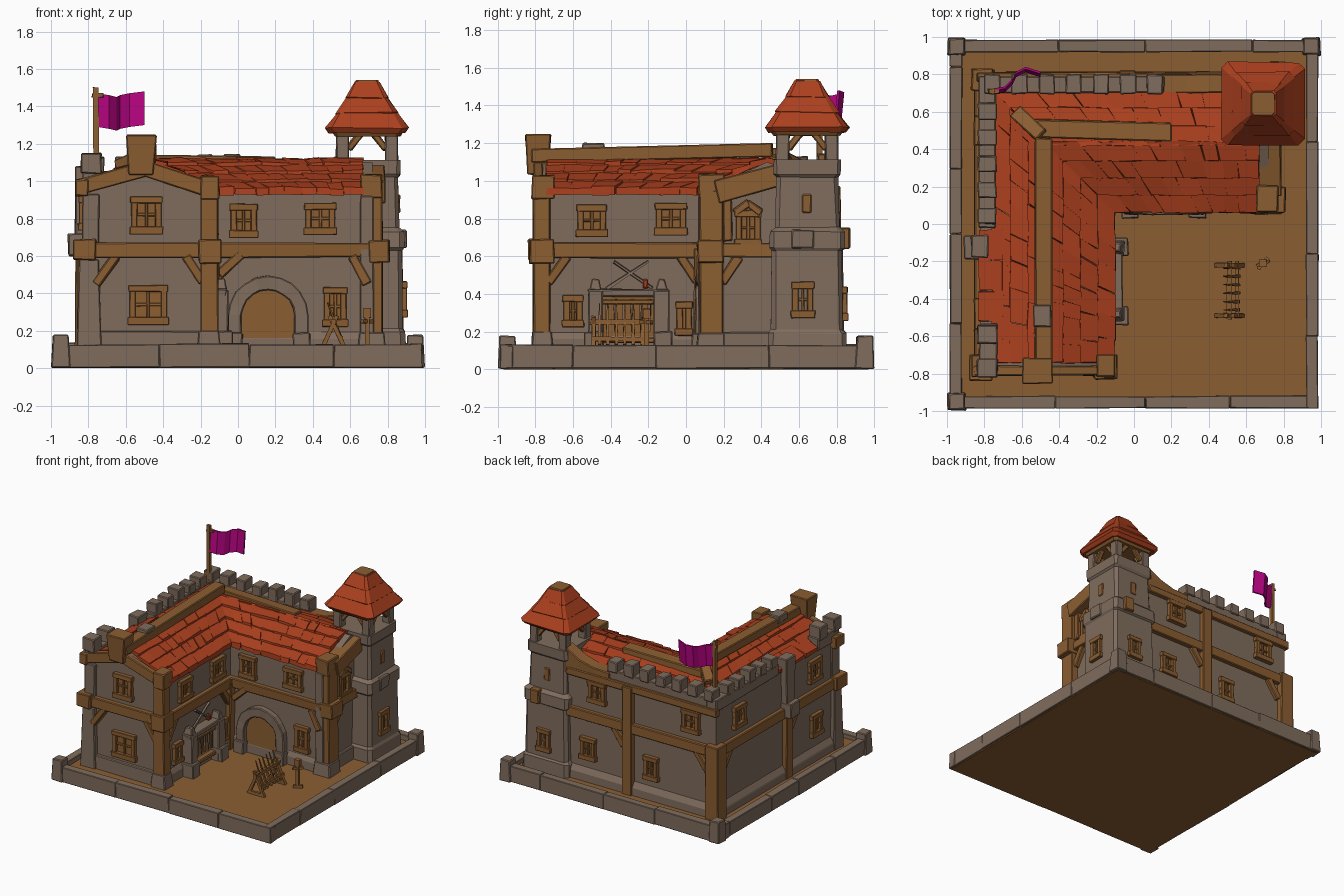
import bpy, bmesh, math, random
from mathutils import Vector as V
random.seed(4)

def material(name, c):
    m = bpy.data.materials.new(name)
    m.diffuse_color = (*c, 1)
    return m
STONE = material("grey stone", (0.215, 0.151, 0.110))
WOOD = material("brown wood", (0.258, 0.111, 0.031))
TILE = material("red tile", (0.41, 0.051, 0.013))
CLOTH = material("magenta cloth", (0.46, 0.001, 0.215))

def loft(bm, rings, cap=True):
    vs = [[bm.verts.new(p) for p in r] for r in rings]
    n = len(vs[0])
    for a, b in zip(vs, vs[1:]):
        for i in range(n):
            bm.faces.new((a[i], a[(i + 1) % n], b[(i + 1) % n], b[i]))
    if cap:
        bm.faces.new(vs[0][::-1])
        bm.faces.new(vs[-1])

def box(bm, x0, x1, y0, y1, z0, z1, g=0):  # g widens the top
    r = lambda z, e: [(x0-e, y0-e, z), (x1+e, y0-e, z), (x1+e, y1+e, z), (x0-e, y1+e, z)]
    loft(bm, [r(z0, 0), r(z1, g)])

def beam(bm, p, q, w, d=None, taper=1):  # square timber from p to q
    p, q = V(p), V(q)
    a = (q - p).normalized()
    s = a.cross(V((0, 0, 1)) if abs(a.z) < .98 else V((0, 1, 0))).normalized()
    t = a.cross(s)
    ring = lambda c, k: [c + s*i*w*k/2 + t*j*(d or w)*k/2 for i, j in ((-1, -1), (1, -1), (1, 1), (-1, 1))]
    loft(bm, [ring(p, 1), ring(q, taper)])

def part(name, mat, build, jitter=.004, bevel=.006):
    bm = bmesh.new()
    build(bm)
    bmesh.ops.recalc_face_normals(bm, faces=bm.faces)
    for v in bm.verts:
        v.co += V([random.uniform(-jitter, jitter) for _ in range(3)])
    me = bpy.data.meshes.new(name)
    bm.to_mesh(me)
    bm.free()
    me.materials.append(mat)
    ob = bpy.data.objects.new(name, me)
    bpy.context.collection.objects.link(ob)
    if bevel:
        m = ob.modifiers.new("bevel", "BEVEL")
        m.width, m.segments, m.limit_method = bevel, 1, 'ANGLE'
    return ob

def boxes(name, mat, rows, **k):
    part(name, mat, lambda bm: [box(bm, *r) for r in rows], **k)
def beams(name, mat, rows, **k):
    part(name, mat, lambda bm: [beam(bm, *r) for r in rows], **k)

# Base: earth slab, curb stones, corner posts
boxes("ground", WOOD, [(-.975, .975, -.975, .975, 0, .09)], jitter=0)
def curb(bm):
    for side in range(4):
        a = -.985
        while a < .97:
            b = min(a + random.uniform(.3, .6), .985)
            if b > .85: b = .985
            lo, hi, z = .92, .985, random.uniform(.125, .136)
            s = (-1, 1)[side % 2]
            across = sorted((s*lo, s*hi))
            if side < 2:
                box(bm, a, b, *across, .004, z)
            else:
                box(bm, *across, a, b, .004, z)
            a = b
part("curb_stones", STONE, curb, jitter=.003, bevel=.004)
boxes("curb_posts", STONE, [(x-.05, x+.05, y-.05, y+.05, .002, .178, -.007)
      for x, y in ((-.948, -.948), (-.948, .948), (.948, .948))], jitter=.003)

# L-shaped sweep; o is the distance inward from the outer wall line
def P(leg, o, z, t, y0=-.74, x1=.67):
    end, corner = (y0, .70 - o) if leg == 0 else (-.74 + o, x1)
    c = end + (corner - end)*t
    return (-.74 + o, c, z) if leg == 0 else (c, .70 - o, z)
def sweep(name, mat, prof, y0, x1, **k):
    part(name, mat, lambda bm: loft(bm, [[P(l, o, z, t, y0, x1) for o, z in prof]
         for l, t in ((0, 0), (0, 1), (1, 1))]), **k)
rect = lambda a, b, c, d: [(a, c), (b, c), (b, d), (a, d)]
sweep("house_walls", STONE, [(-.08, .08), (-.08, .98), (.27, 1.10), (.60, .945), (.60, .08)], -.77, .72, jitter=0, bevel=0)
sweep("plinth", STONE, [(-.11, .08), (-.11, .15), (-.08, .2), (.60, .2), (.62, .16), (.62, .08)], -.80, .74)
sweep("floor_beam", WOOD, rect(-.115, .635, .592, .672), -.81, .76)

# Roof tiles, in rows over both slopes
def roof(bm):
    height = lambda o: 1.01 + .11*o/.27 if o < .27 else 1.12 - .18*(o - .27)/.37
    for leg in (0, 1):
        for top, low, rows in ((.27, -.02, 3), (.27, .64, 4)):
            for k in range(rows):
                u, l = (top + (low - top)*(k + e)/rows for e in (-.12, 1))
                t = 0
                while t < 1:
                    t2 = min(t + random.uniform(.07, .16), 1)
                    if t2 > .94: t2 = 1
                    dz = random.uniform(0, .012)
                    sec = [(u, height(u) - .01), (u, height(u) + .008), (l, height(l) + .018 + dz), (l, height(l) - .015)]
                    loft(bm, [[P(leg, o, z, s) for o, z in sec] for s in (t, t2)])
                    t = t2
    for i in range(3):  # tiles spilling over the low part of the left wall
        y = -.52 + i*.165
        loft(bm, [[(-.83, v, .97), (-.70, v, 1.0), (-.70, v, 1.045), (-.83, v, 1.0)] for v in (y, y + .16)])
part("roof_tiles", TILE, roof, jitter=.005, bevel=0)

# Ridge timbers and the heavy ridge end
beams("ridge_beams", WOOD, [((-.485, -.82, 1.135), (-.485, .46, 1.165), .09, .07),
      ((-.54, .51, 1.11), (.2, .49, 1.10), .10, .06), ((-.63, .60, 1.07), (-.49, .47, 1.14), .08)])
boxes("ridge_end", WOOD, [(-.585, -.45, -.84, -.73, 1.03, 1.25, .016)])
boxes("ridge_stone", STONE, [(-.54, -.44, -.55, -.43, 1.14, 1.2)])

# Parapet walls and battlements on the two outer sides
def parapet(bm):
    box(bm, -.82, .16, .70, .79, .96, 1.055)
    box(bm, -.83, -.74, -.02, .79, .96, 1.055)
    box(bm, -.83, -.73, -.80, -.53, .96, 1.06)
    for i in range(7):
        x = -.80 + i*.145
        box(bm, x, x + .085, .695, .80, 1.04, 1.125 + random.uniform(-.01, .02))
    for i in range(5):
        y = .56 - i*.14
        box(bm, -.835, -.735, y, y + .085, 1.04, 1.125 + random.uniform(-.01, .02))
    for y in (-.82, -.64):
        box(bm, -.84, -.73, y, y + .1, 1.04, 1.15)
part("battlements", STONE, parapet)
part("swept_back_wall", WOOD, lambda bm: loft(bm, [[(x, .70, .93), (x, .80, .93), (x, .80, z), (x, .70, z)]
     for x, z in ((.14, 1.03), (.28, 1.04), (.40, 1.07), (.54, 1.14))]))
beams("back_top_beam", WOOD, [((-.84, .785, .955), (.52, .785, .955), .05, .06)])

# Posts, beam ends, braces and gable timbers
boxes("corner_posts", WOOD, [(-.2, -.105, -.81, -.72, .08, 1.0), (.71, .775, .07, .20, .08, .95),
      (-.20, -.10, -.82, -.70, .9, 1.03), (.655, .77, .065, .205, .91, 1.035),
      (-.21, -.09, -.83, -.7, .56, .69), (.70, .81, .06, .2, .565, .685),
      (-.88, -.76, -.84, -.7, .58, .69), (-.87, -.75, .71, .83, .08, .69),
      (-.87, -.80, -.82, -.70, .92, 1.01), (-.08, .01, .74, .82, .08, .97),
      (-.86, -.78, -.165, -.08, .08, .6), (-.2, -.1, .04, .13, .08, .64), (.73, .81, .80, .87, .64, .75)])
boxes("corner_stones", STONE, [(-.86, -.73, -.815, -.7, .08, .585, -.01), (-.835, -.74, -.80, -.7, .67, .93),
      (-.87, -.78, -.18, -.06, .66, 1.08), (-.91, -.8, -.19, -.06, .6, .72), (.86, .9, .56, .68, .64, .74),
      (.65, .725, .065, .19, .08, .92), (-.22, -.09, -.825, -.7, .08, .2, -.01), (.64, .79, .05, .21, .08, .19, -.01)])
G = -.785
beams("braces", WOOD, [((-.76, G, .45), (-.65, G, .60), .05), ((-.19, G, .46), (-.28, G, .60), .05),
      ((-.13, -.73, .46), (-.13, -.63, .60), .05), ((-.13, .06, .47), (-.13, -.03, .60), .05),
      ((.69, .08, .45), (.61, .08, .60), .05), ((-.1, .09, .5), (.02, .09, .61), .05),
      ((-.75, .785, .46), (-.65, .785, .60), .05), ((.0, .785, .47), (.10, .785, .60), .05),
      ((-.825, .72, .46), (-.825, .62, .60), .05), ((-.825, -.15, .46), (-.825, -.25, .60), .05),
      ((.73, .19, .46), (.73, .28, .6), .05)])
beams("gable_timbers", WOOD, [((-.85, G, .97), (-.5, G, 1.065), .05, .08), ((-.52, G, 1.075), (-.12, G, .945), .05, .08),
      ((.72, .16, .94), (.72, .49, 1.03), .13, .12), ((.73, .22, .68), (.73, .22, .96), .05)])

# Windows: pane, frame, sill and mullions
def window(bm, x, y, z, face, w, h, bars=True):
    nx, ny = {'F': (0, -1), 'B': (0, 1), 'L': (-1, 0), 'R': (1, 0)}[face]
    def lb(u0, u1, d, z0, z1):
        if ny:
            X, Y = (x + u0, x + u1), sorted((y - ny*.02, y + ny*d))
        else:
            X, Y = sorted((x - nx*.02, x + nx*d)), (y + u0, y + u1)
        box(bm, *X, *Y, z + z0, z + z1)
    a, b, f = w/2, h/2, .032
    lb(-a + .01, a - .01, .006, -b, b)
    lb(-a, -a + f, .03, -b, b)
    lb(a - f, a, .03, -b, b)
    lb(-a - .01, a + .01, .036, -b - .008, -b + f)
    lb(-a - .006, a + .006, .033, b - f, b + .004)
    if bars:
        lb(-.008, .008, .018, -b, b)
        lb(-a, a, .016, -.008, .008)
W = [(-.49, -.77, .82, 'F', .16, .19), (-.48, -.77, .34, 'F', .2, .2), (.03, .10, .79, 'F', .14, .17),
     (.44, .10, .80, 'F', .16, .16), (.52, .10, .33, 'F', .12, .2), (-.14, -.50, .79, 'R', .15, .16),
     (-.14, -.08, .80, 'R', .16, .16), (-.14, -.60, .31, 'R', .10, .16), (-.14, -.01, .27, 'R', .08, .17, False),
     (.72, .33, .75, 'R', .13, .18), (.872, .62, .37, 'R', .11, .18), (.25, .78, .84, 'B', .15, .17),
     (-.60, .78, .83, 'B', .15, .17), (.33, .78, .36, 'B', .13, .17), (-.24, .78, .35, 'B', .12, .18),
     (.70, .825, .35, 'B', .11, .17), (-.82, .50, .83, 'L', .14, .17), (-.82, -.48, .83, 'L', .15, .17),
     (-.82, -.50, .38, 'L', .13, .17)]
part("windows", WOOD, lambda bm: [window(bm, *w) for w in W], jitter=.002, bevel=.003)
beams("pointed_window_head", WOOD, [((.735, .26, .83), (.735, .335, .885), .04), ((.735, .40, .83), (.735, .325, .885), .04)])

# Arched door in the back wing
def arc(r, z0=.08, c=.16, s=.28):
    return [(c - r, z0)] + [(c - r*math.cos(math.pi*i/10), s + r*math.sin(math.pi*i/10)) for i in range(11)] + [(c + r, z0)]
def arch(bm):
    outer, inner = arc(.215), arc(.14)
    loft(bm, [[(o[0], .05, o[1]), (i[0], .05, i[1]), (i[0], .12, i[1]), (o[0], .12, o[1])] for o, i in zip(outer, inner)])
    for x in (-.065, .295):
        box(bm, x, x + .09, .03, .12, .08, .19)
part("door_arch", STONE, arch)
part("arched_door", WOOD, lambda bm: loft(bm, [[(x, y, z) for x, z in arc(.145)] for y in (.085, .12)]), jitter=0, bevel=0)

# Gate in the left wing with stone surround, bars and crossed blades
boxes("gate_surround", STONE, [(-.16, -.05, -.52, -.44, .08, .42), (-.16, -.05, -.17, -.09, .08, .42),
      (-.16, -.06, -.52, -.09, .385, .425), (-.14, -.06, -.51, -.45, .42, .48, -.012), (-.14, -.06, -.16, -.10, .42, .48, -.012),
      (-.16, -.03, -.54, -.44, .08, .2), (-.16, -.03, -.17, -.07, .08, .2)])
boxes("gate_door", WOOD, [(-.16, -.125, -.45, -.16, .08, .39), (-.13, -.08, -.45, -.16, .345, .37), (-.13, -.08, -.45, -.16, .14, .17)], jitter=.002)
beams("gate_bars", STONE, [((-.10, -.42 + i*.045, .37), (-.10, -.42 + i*.045, .2), .018, .018, .3) for i in range(6)], bevel=0)
beams("crossed_blades", STONE, [((-.12, -.42, .43), (-.12, -.2, .57), .014), ((-.12, -.18, .43), (-.12, -.38, .57), .014)], bevel=0)
boxes("gate_emblem", TILE, [(-.13, -.105, -.23, -.2, .43, .48)])

# Corner tower with slit windows
TX, TY = .69, .643
def ring(z, h, k=.12):
    c = h*(1 - k)
    return [(TX + x, TY + y, z) for x, y in ((-c, -h), (c, -h), (h, -c), (h, c), (c, h), (-c, h), (-h, c), (-h, -c))]
part("tower", STONE, lambda bm: loft(bm, [ring(*r) for r in ((.08, .21), (.19, .205), (.21, .192), (.63, .186), (.645, .2),
     (.73, .2), (.755, .172), (1.02, .165), (1.035, .18), (1.11, .18))]), bevel=0)
boxes("tower_slits", WOOD, [(.84, .867, .615, .665, .83, .93), (.665, .715, .79, .82, .83, .93)], jitter=.002)
boxes("tower_posts", STONE, [(TX + i*.13 - .035, TX + i*.13 + .035, TY + j*.13 - .035, TY + j*.13 + .035, 1.1, 1.27)
      for i in (-1, 1) for j in (-1, 1)])
R = [(a, b) for a in (-1, 1) for b in (-1, 1)]
beams("tower_arch_braces", WOOD, [((TX + a*.10, TY + b*.135, 1.17), (TX + a*.03, TY + b*.135, 1.26), .035) for a, b in R] +
      [((TX + a*.135, TY + b*.10, 1.17), (TX + a*.135, TY + b*.03, 1.26), .035) for a, b in R])
part("tower_ceiling", WOOD, lambda bm: loft(bm, [ring(1.24, .175), ring(1.275, .2)]), bevel=0)
def spire(bm):
    for z0, h0, z1, h1 in ((1.285, .222, 1.385, .15), (1.365, .168, 1.465, .098), (1.445, .112, 1.53, .066)):
        loft(bm, [ring(z0 - .028, h0 - .02, .15), ring(z0, h0, .15), ring(z1, h1, .15)])
part("tower_roof", TILE, spire, jitter=.005, bevel=0)
part("tower_roof_cap", WOOD, lambda bm: loft(bm, [ring(1.525, .064, .2), ring(1.54, .06, .2)]), jitter=0, bevel=0)

# Flag
beams("flag_pole", WOOD, [((-.76, .71, 1.0), (-.76, .71, 1.5), .028), ((-.78, .71, 1.46), (-.72, .71, 1.46), .02)], bevel=0)
flag = [(-.75, .71, 0), (-.69, .72, -.01), (-.65, .76, -.02), (-.63, .80, -.01), (-.58, .825, 0), (-.50, .80, .01)]
part("flag", CLOTH, lambda bm: loft(bm, [[(x, y - .015, 1.29 + z), (x, y - .003, 1.29 + z), (x, y + .015, 1.47 + z),
     (x, y + .003, 1.47 + z)] for x, y, z in flag]), jitter=0, bevel=0)

# Spiked barricade and training post in the yard
spikes = [((.56, -.46 + i*.045, .13), (.48, -.46 + i*.045, .35), .018, .018, .3) for i in range(6)]
beams("barricade", WOOD, spikes + [((.51, -.51, .25), (.51, -.2, .25), .026), ((.55, -.5, .16), (.55, -.2, .16), .022)] +
      [((.51 + s*.07, y, .085), (.51 - s*.02, y, .28), .022) for y in (-.49, -.22) for s in (-1, 1)] +
      [((.44, y, .10), (.58, y, .10), .024) for y in (-.49, -.22)], jitter=.002, bevel=0)
beams("training_post", WOOD, [((.69, -.21, .085), (.69, -.21, .32), .024), ((.665, -.24, .25), (.715, -.18, .25), .02),
      ((.66, -.23, .10), (.72, -.19, .10), .025), ((.69, -.21, .27), (.69, -.21, .32), .04)], jitter=.002, bevel=0)
